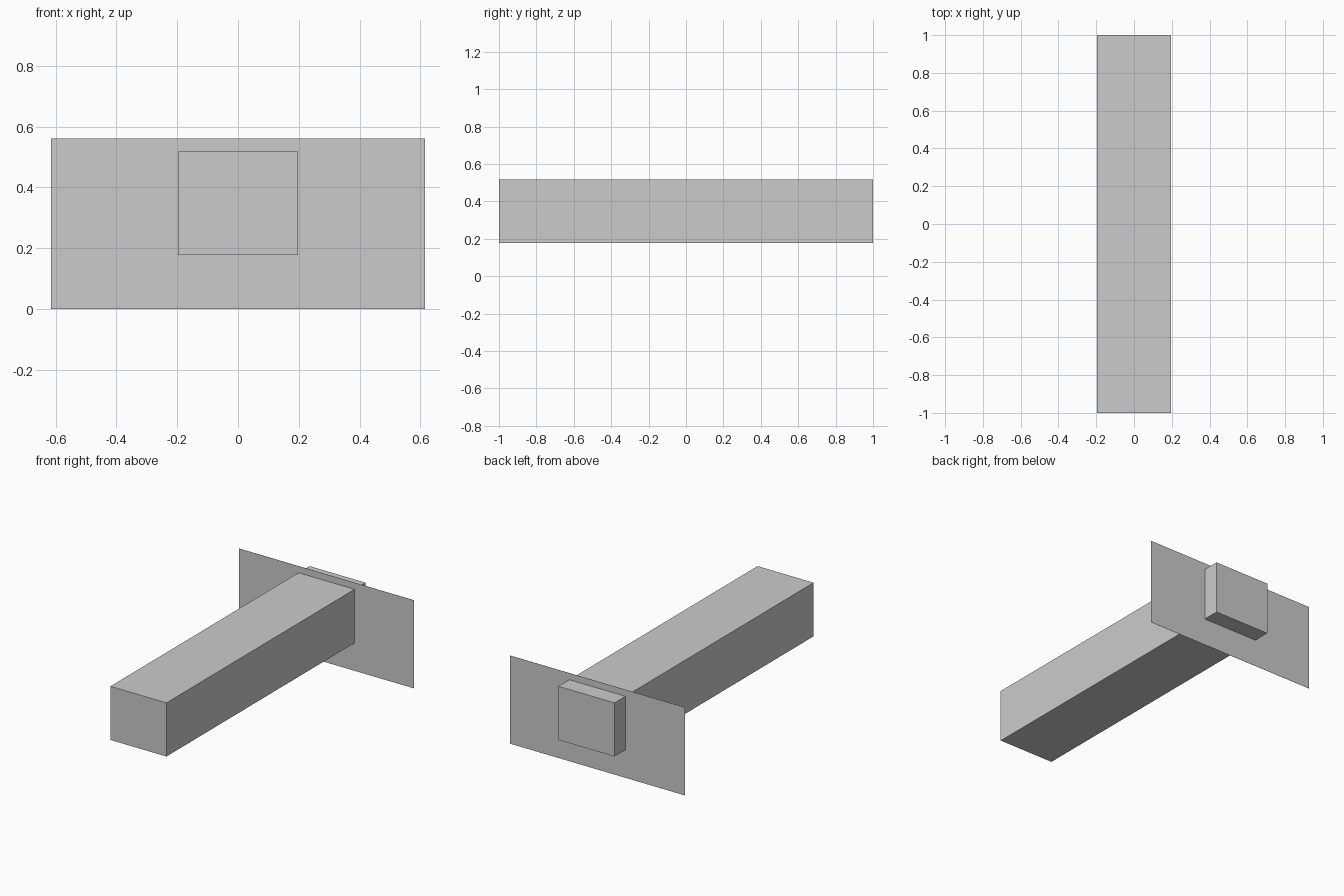
import bpy

if "Cube" in bpy.data.objects:
    bpy.data.objects.remove(bpy.data.objects["Cube"])


def box(name, lo, hi):
    size = [b - a for a, b in zip(lo, hi)]
    centre = [(a + b) / 2 for a, b in zip(lo, hi)]
    bpy.ops.mesh.primitive_cube_add(size=1, location=centre)
    obj = bpy.context.object
    obj.name = name
    obj.scale = size
    bpy.ops.object.transform_apply(location=False, rotation=False, scale=True)
    return obj


# Long square-ended beam running front to back
box("beam", (-0.197, -1, 0.177), (0.197, 1, 0.518))

# Paper-thin two-sided plate crossing the beam near its back end
box("back_plate", (-0.615, 0.8895, 0), (0.615, 0.8905, 0.56))
